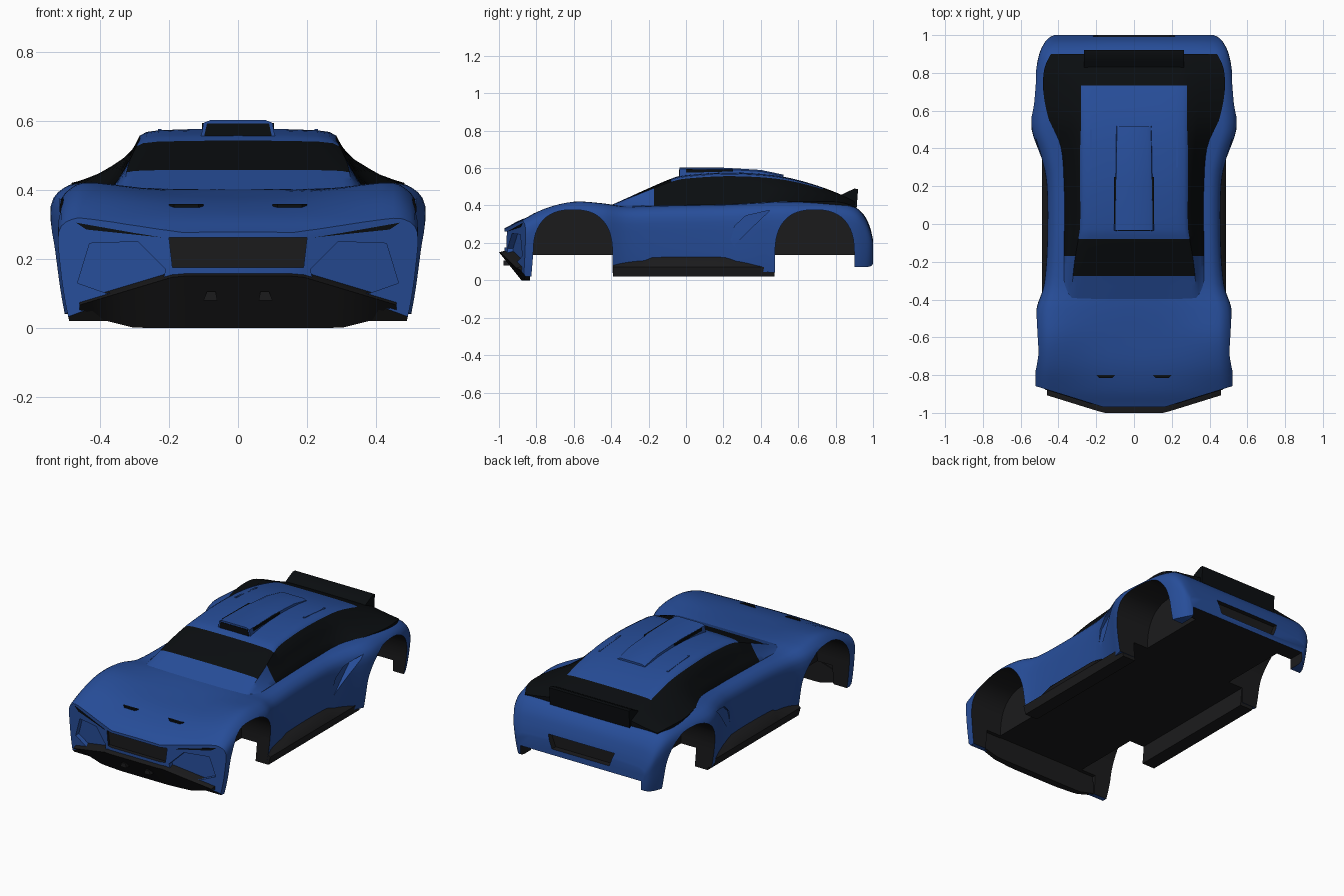
import bpy, bmesh, math

if "Cube" in bpy.data.objects:
    bpy.data.objects.remove(bpy.data.objects["Cube"])


def material(name, rgb):
    m = bpy.data.materials.new(name)
    m.diffuse_color = (*rgb, 1)
    m.use_nodes = True
    m.node_tree.nodes["Principled BSDF"].inputs["Base Color"].default_value = m.diffuse_color
    return m


BLUE = material("paint_blue", (0.02, 0.075, 0.32))
BLACK = material("gloss_black", (0.003, 0.004, 0.005))
DARK = material("dark_trim", (0.011, 0.011, 0.012))


def smooth(points, n):
    """Catmull-Rom resampling of a list of tuples."""
    p = [points[0]] + list(points) + [points[-1]]
    out = []
    for i in range(1, len(p) - 2):
        for k in range(n):
            t = k / n
            out.append(tuple(0.5 * (2 * b + (c - a) * t + (2 * a - 5 * b + 4 * c - d) * t * t
                                    + (3 * b - a - 3 * c + d) * t ** 3)
                             for a, b, c, d in zip(*p[i - 1:i + 3])))
    return out + [tuple(points[-1])]


def loft(name, rings, mats, pick=None, angle=32):
    """Skin closed rings of equal length, cap both ends."""
    bm = bmesh.new()
    vs = [[bm.verts.new(c) for c in r] for r in rings]
    n = len(rings[0])
    for a, b in zip(vs, vs[1:]):
        for i in range(n):
            bm.faces.new((a[i], a[(i + 1) % n], b[(i + 1) % n], b[i]))
    bm.faces.new(vs[0])
    bm.faces.new(vs[-1])
    bmesh.ops.recalc_face_normals(bm, faces=bm.faces[:])
    if pick:
        for f in bm.faces:
            f.material_index = pick(f.calc_center_median())
    me = bpy.data.meshes.new(name)
    bm.to_mesh(me)
    bm.free()
    for m in mats:
        me.materials.append(m)
    ob = bpy.data.objects.new(name, me)
    bpy.context.collection.objects.link(ob)
    shade(ob, angle)
    return ob


def shade(ob, angle=32):
    bpy.ops.object.select_all(action='DESELECT')
    ob.select_set(True)
    bpy.context.view_layer.objects.active = ob
    bpy.ops.object.shade_smooth_by_angle(angle=math.radians(angle))


def prism(name, poly, axis, lo, hi, mat):
    """Extrude a 2D outline along an axis; lo / hi may be functions of the outline point."""
    def ring(d):
        out = []
        for p in poly:
            c = list(p)
            c.insert('xyz'.index(axis), d(*p) if callable(d) else d)
            out.append(c)
        return out
    return loft(name, [ring(lo), ring(hi)], [mat])


def cut(ob, cutter):
    cutter.hide_render = True
    m = ob.modifiers.new("cut", 'BOOLEAN')
    m.operation, m.object, m.solver = 'DIFFERENCE', cutter, 'EXACT'
    m.material_mode = 'TRANSFER'
    bpy.context.view_layer.objects.active = ob
    bpy.ops.object.modifier_apply(modifier=m.name)
    bpy.data.objects.remove(cutter)


def chev(x):
    """Front face position across the width (pointed nose)."""
    return -0.97 + max(0, abs(x) - 0.16) * 0.31


def mirror_ring(half, y):
    return [(x, y, z) for x, z in half] + [(-x, y, z) for x, z in half[-2:0:-1]]


# Lower body: y, half width, centre height, fender crest height, bottom height
stations = [(-1.05, .50, .25, .23, .03), (-.97, .515, .278, .265, .03), (-.88, .52, .325, .32, .02),
            (-.75, .52, .365, .385, .02), (-.6, .52, .385, .42, .02), (-.45, .515, .40, .412, .03),
            (-.32, .475, .405, .395, .05), (-.1, .458, .41, .40, .05), (.2, .46, .41, .405, .05),
            (.35, .49, .41, .412, .05), (.5, .54, .415, .42, .04), (.65, .535, .415, .42, .05),
            (.8, .52, .41, .415, .06), (.9, .50, .39, .393, .07), (.955, .475, .345, .34, .07),
            (.985, .45, .28, .27, .075), (1.0, .42, .22, .21, .085)]
rings = []
for y, w, zc, zs, zb in smooth(stations, 4):
    h = zs - zb
    half = smooth([(0, zc), (.4 * w, zc + .2 * (zs - zc)), (.8 * w, zs), (.93 * w, zs - .04 * h),
                   (w, zb + .82 * h), (.99 * w, zb + .5 * h), (.965 * w, zb + .2 * h), (.94 * w, zb)], 3)
    rings.append(mirror_ring(half + [(0, zb)], y))
body = loft("body_shell", rings, [BLUE, DARK])

# Pointed nose, slanted chin, hollow underside, grille and rear plate recess
cut(body, prism("nose_cutter", [(-.7, -1.3), (.7, -1.3), (.7, chev(.7)), (.16, -.97), (-.16, -.97), (-.7, chev(.7))],
                'z', -.2, .8, BLUE))
cut(body, prism("chin_cutter", [(-1.3, .15), (-.965, .15), (-.84, 0), (-.80, -.05), (-1.3, -.05)], 'x', -.7, .7, DARK))
cut(body, prism("floor_cutter", [(-.4, -.84), (.4, -.84), (.4, 1.2), (-.4, 1.2)], 'z', -.2, .135, DARK))
cut(body, prism("grille_cutter", [(-.2, .262), (.2, .262), (.19, .175), (-.19, .175)], 'y', -1.2, -.945, DARK))
cut(body, prism("plate_cutter", [(-.22, .25), (.22, .25), (.19, .17), (-.19, .17)], 'y', .965, 1.2, DARK))

# Wheel arches, front corner intakes and side intakes
for s in (1, -1):
    for name, yc, slant in (("front", -.605, .02), ("rear", .688, 0)):
        arch = []
        for k in range(25):
            a = math.pi * k / 24
            c, q = math.cos(a), math.sin(a)
            arch.append((yc + .212 * math.copysign(abs(c) ** .8, c), .14 + .237 * q ** .8))
        arch += [(yc - .212 - slant, -.1), (yc + .212, -.1)]
        cut(body, prism(name + "_arch_cutter", arch, 'x', s * .30, s * .7, DARK))
    intake = [(s * x, z) for x, z in ((.22, .12), (.21, .17), (.29, .25), (.43, .245), (.465, .13), (.38, .10))]
    cut(body, prism("intake_cutter", intake, 'y', -1.2, lambda x, z: chev(x) + .03, BLUE))
    cut(body, prism("side_cutter", [(.45, .375), (.36, .29), (.22, .15), (.26, .29), (.32, .345)],
                    'x', s * .458, s * .7, BLUE))
shade(body, 30)

# Cabin: y, base half width, roof half width, roof height, base height
cabin = [(-.40, .37, .33, .402, .385), (-.3, .37, .325, .447, .395), (-.2, .37, .315, .492, .40),
         (-.08, .37, .295, .543, .40), (0, .37, .285, .563, .40), (.2, .37, .285, .577, .405),
         (.4, .39, .285, .570, .41), (.55, .45, .28, .548, .42), (.7, .48, .28, .507, .42),
         (.82, .475, .28, .462, .418), (.9, .44, .27, .425, .395)]
rings = []
for y, wb, wt, zt, z0 in smooth(cabin, 4):
    half = [(0, 1), (.5, .992), (.8, .975), (.93, .945), (1, .88)]
    half = [(wt * f, z0 + (zt - z0) * g) for f, g in half]
    for t in (.4, .75):
        half.append((wt + (wb - wt) * (t - .06), z0 + (zt - z0) * .88 * (1 - t)))
    rings.append(mirror_ring(half + [(wb, z0), (wb, z0 - .02), (0, z0 - .02)], y))


def glass(c):
    pillar = .293 - .135 * (c.y + .06)
    screen = -.28 < c.y < -.09 and abs(c.x) < pillar
    side = c.y > -.16 and abs(c.x) > (pillar if c.y < 0 else .275) and c.z < .54
    return int(screen or side or c.y > .74)


loft("cabin", rings, [BLUE, BLACK], glass, 40)

# Roof scoop with dark mouth, and roof ribs
loft("roof_scoop", [[(-b, y, .54), (b, y, .54), (t, y, z - .008), (t - .02, y, z), (-t + .02, y, z), (-t, y, z - .008)]
                    for y, b, t, z in ((-.035, .11, .1, .602), (.2, .105, .095, .602),
                                       (.4, .1, .092, .590), (.52, .1, .09, .565))], [BLUE])
prism("scoop_mouth", [(-.098, .555), (.098, .555), (.09, .592), (-.09, .592)], 'y', -.038, -.02, BLACK)
for s in (1, -1):
    prism("scoop_side_vent", [(0, .575), (.25, .582), (.25, .592), (0, .594)], 'x', s * .09, s * .105, BLACK)
    prism("roof_rib", [(.3, .55), (.5, .53), (.5, .558), (.3, .576)], 'x', s * .222, s * .232, BLUE)

# Rear spoiler
prism("rear_spoiler", [(.80, .44), (.86, .472), (.90, .49), (.92, .488), (.912, .38), (.82, .38)],
      'x', -.265, .265, BLACK)

# Front lip following the pointed nose
rings = []
for i in range(25):
    x = -.46 + .92 * i / 24
    a = abs(x)
    d = chev(x) + .97
    low = max(0, a - .3) * .25
    top = .165 - max(0, a - .18) * .3
    rings.append([(x, -.94 + d, top), (x, -1.0 + d, top - .015), (x, -.88 + .3 * d, low),
                  (x, -.835, low), (x, -.835, top)])
loft("front_lip", rings, [DARK])
for s in (1, -1):
    prism("lip_hook", [(s * .06, .08), (s * .1, .08), (s * .09, .105), (s * .065, .105)], 'y', -.975, -.92, DARK)

# Side skirts, hood vents and headlight slits
for s in (1, -1):
    loft("side_skirt", [[(s * x, y, z) for x, z in ((.39, .02), (.475, .02), (.488, .07), (.465, t), (.40, .14))]
                        for y, t in ((-.39, .085), (-.24, .09), (-.18, .115), (.18, .115), (.27, .09), (.473, .085))],
         [DARK])
    prism("hood_vent", [(s * .10, -.80), (s * .20, -.80), (s * .185, -.815), (s * .115, -.815)],
          'z', .33, .359, BLACK)
    prism("headlight_slit", [(s * .22, .262), (s * .44, .285), (s * .47, .305), (s * .30, .275)],
          'y', lambda x, z: chev(x) - .003, lambda x, z: chev(x) + .02, BLACK)
